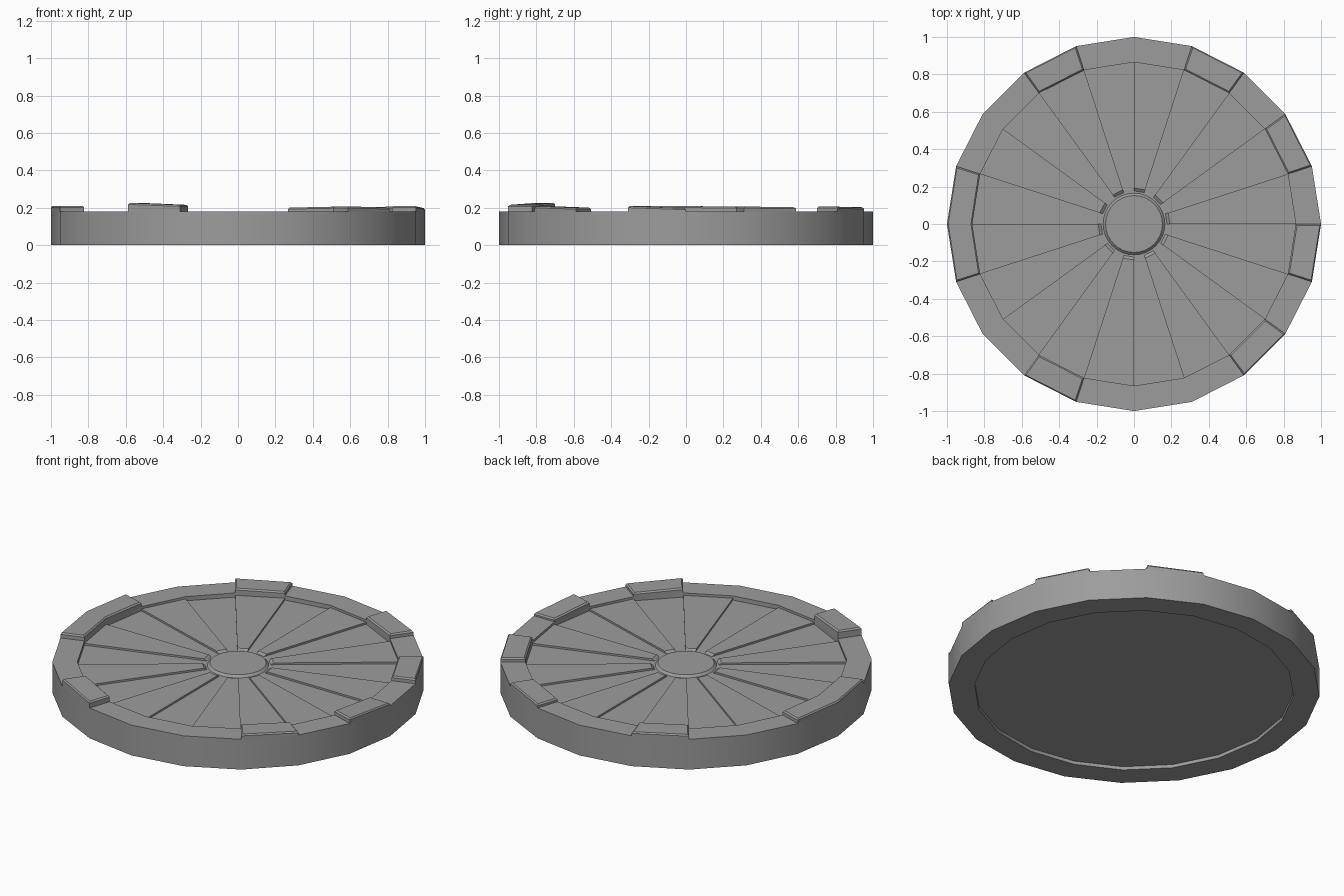
import bpy, bmesh
from math import sin, cos, radians

if "Cube" in bpy.data.objects:
    bpy.data.objects.remove(bpy.data.objects["Cube"])

STEP = 18  # degrees per facet, 20 sides

# Dark grey stone
stone = bpy.data.materials.new("dark_grey")
stone.diffuse_color = (.335, .335, .335, 1)
stone.use_nodes = True
stone.node_tree.nodes["Principled BSDF"].inputs["Base Color"].default_value = stone.diffuse_color


def pt(r, deg, z):
    a = radians(deg)
    return (r * cos(a), r * sin(a), z)


def finish(bm, name):
    bmesh.ops.recalc_face_normals(bm, faces=bm.faces)
    me = bpy.data.meshes.new(name)
    bm.to_mesh(me)
    bm.free()
    me.materials.append(stone)
    ob = bpy.data.objects.new(name, me)
    bpy.context.collection.objects.link(ob)
    bpy.ops.object.select_all(action='DESELECT')
    ob.select_set(True)
    bpy.context.view_layer.objects.active = ob
    bpy.ops.object.shade_smooth_by_angle(angle=radians(25))
    return ob


def lathe(name, profile, sides):
    """Revolve an (r, z) profile; end caps become single polygons."""
    bm = bmesh.new()
    rings = [[bm.verts.new(pt(r, 360 * i / sides, z)) for i in range(sides)]
             for r, z in profile]
    for a, b in zip(rings, rings[1:]):
        for i in range(sides):
            j = (i + 1) % sides
            bm.faces.new((a[i], a[j], b[j], b[i]))
    bm.faces.new(rings[0])
    bm.faces.new(rings[-1])
    return finish(bm, name)


def stack(bm, loops):
    """Closed solid through a stack of four-cornered loops."""
    loops = [[bm.verts.new(p) for p in lp] for lp in loops]
    for a, b in zip(loops, loops[1:]):
        for i in range(4):
            j = (i + 1) % 4
            bm.faces.new((a[i], a[j], b[j], b[i]))
    bm.faces.new(loops[0])
    bm.faces.new(loops[-1])


def quad(r0, r1, a0, a1, z0, z1):
    return [pt(r0, a0, z0), pt(r1, a0, z0), pt(r1, a1, z1), pt(r0, a1, z1)]


# Twenty-sided base with a shallow recess above and below
lathe("base_disc", [(.86, .02), (.86, 0), (1, 0), (1, .18),
                    (.865, .18), (.865, .155)], 20)

# Alternating raised floor wedges with sloping inner ends
bm = bmesh.new()
for k in range(10):
    a0 = 36 * k
    a1 = a0 + STEP
    stack(bm, [quad(.174, .865, a0, a1, .153, .153),
               quad(.192, .865, a0, a1, .166, .166)])
finish(bm, "floor_wedges")

# Round hub cap
lathe("hub_cap", [(.167, .153), (.152, .168)], 32)

# Raised rim blocks: start angle, height at start and end, end chamfers
blocks = [(18, .207, .203, 1, 1), (54, .206, .201, 1, 1),
          (108, .203, .206, 1, 1), (162, .207, .209, 1, 0),
          (180, .209, .21, 0, 1), (234, .226, .216, 1, 1),
          (306, .208, .201, 1, 1), (342, .209, .198, 1, 1)]
bm = bmesh.new()
for a, h0, h1, e0, e1 in blocks:
    b = a + STEP
    c = .008
    stack(bm, [quad(.865, 1, a, b, .16, .16),
               quad(.865, 1, a, b, h0 - c, h1 - c),
               quad(.872, .993, a + .45 * e0, b - .45 * e1, h0, h1)])
finish(bm, "rim_blocks")
